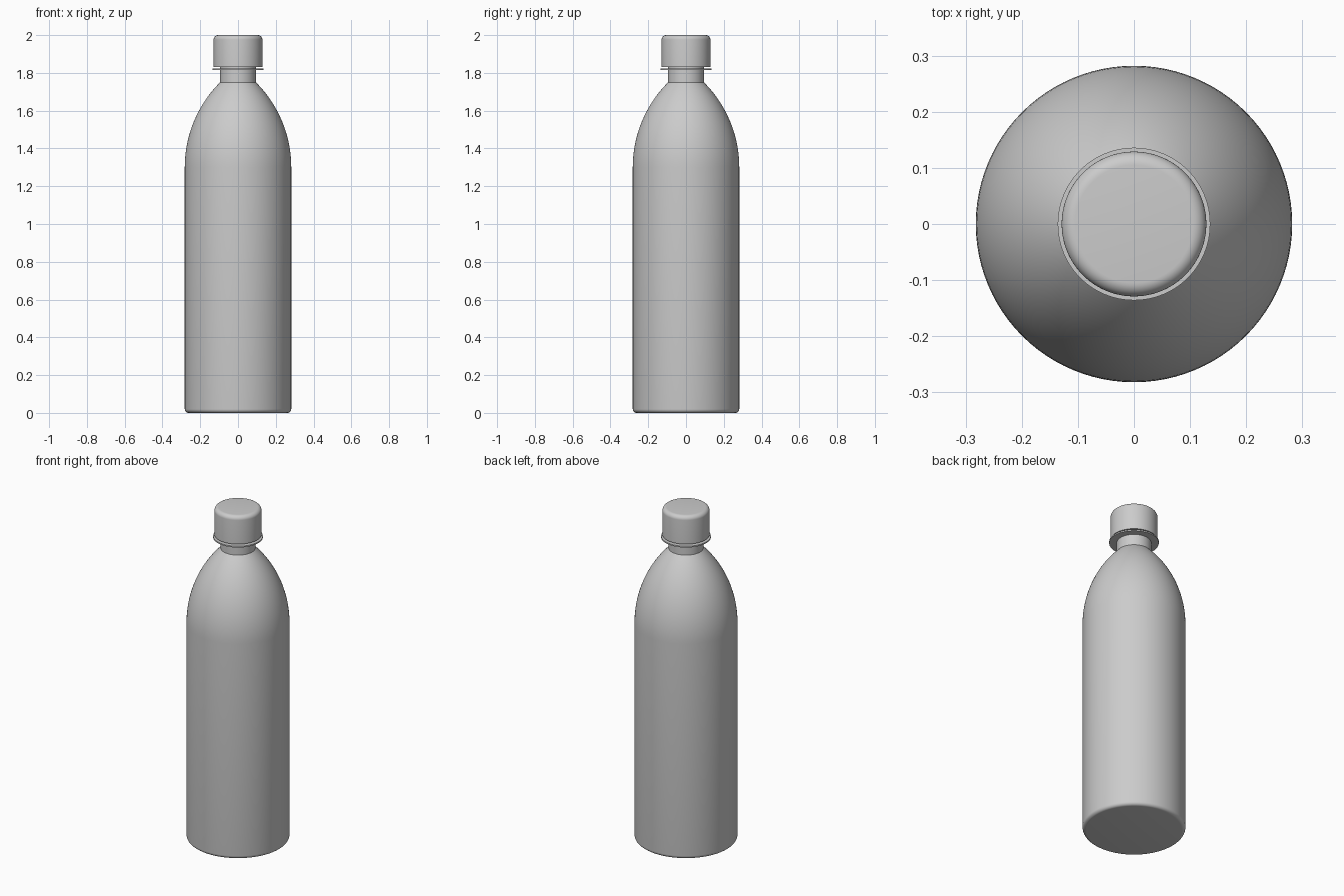
import bpy, bmesh, math

SEGMENTS = 96

if "Cube" in bpy.data.objects:
    bpy.data.objects.remove(bpy.data.objects["Cube"], do_unlink=True)

grey = bpy.data.materials.new("light grey")
grey.use_nodes = True
colour = (0.6, 0.6, 0.6, 1)
grey.diffuse_color = colour
grey.node_tree.nodes["Principled BSDF"].inputs["Base Color"].default_value = colour


def arc(cx, cz, radius, start, end, steps):
    """Profile points (r, z) along an arc, angles in radians."""
    angles = [start + (end - start) * i / steps for i in range(steps + 1)]
    return [(cx + radius * math.cos(a), cz + radius * math.sin(a)) for a in angles]


def lathe(name, profile):
    """Spin an (r, z) profile about the z axis and cap the ends."""
    bm = bmesh.new()
    verts = [bm.verts.new((r, 0, z)) for r, z in profile]
    edges = [bm.edges.new(pair) for pair in zip(verts, verts[1:])]
    bmesh.ops.spin(bm, geom=verts + edges, cent=(0, 0, 0), axis=(0, 0, 1),
                   angle=math.tau, steps=SEGMENTS, use_duplicate=False)
    bmesh.ops.remove_doubles(bm, verts=bm.verts, dist=0.0001)
    bmesh.ops.holes_fill(bm, edges=[e for e in bm.edges if e.is_boundary], sides=0)
    bmesh.ops.recalc_face_normals(bm, faces=bm.faces)
    mesh = bpy.data.meshes.new(name)
    bm.to_mesh(mesh)
    bm.free()
    mesh.materials.append(grey)
    obj = bpy.data.objects.new(name, mesh)
    bpy.context.collection.objects.link(obj)
    bpy.ops.object.select_all(action="DESELECT")
    obj.select_set(True)
    bpy.context.view_layer.objects.active = obj
    bpy.ops.object.shade_smooth_by_angle(angle=math.radians(30))
    return obj


# Body with rounded base, arched shoulder and straight neck
body_r, neck_r, base_fillet = 0.282, 0.095, 0.02
shoulder_z, neck_z, neck_top = 1.3, 1.75, 1.84
rise, inset = neck_z - shoulder_z, body_r - neck_r
shoulder_r = (rise ** 2 + inset ** 2) / (2 * inset)
body = arc(body_r - base_fillet, base_fillet, base_fillet, -math.pi / 2, 0, 6)
body += arc(body_r - shoulder_r, shoulder_z, shoulder_r,
            0, math.asin(rise / shoulder_r), 20)
body.append((neck_r, neck_top))
lathe("bottle_body", body)

# Thin collar ring around the neck
collar_r = 0.136
lathe("neck_collar", [(neck_r - 0.01, 1.815), (collar_r, 1.815),
                      (collar_r, 1.823), (neck_r - 0.01, 1.823)])

# Screw cap with rounded top edge
cap_r, cap_fillet = 0.129, 0.024
cap = [(cap_r, 1.832)]
cap += arc(cap_r - cap_fillet, 2 - cap_fillet, cap_fillet, 0, math.pi / 2, 8)
lathe("cap", cap)
